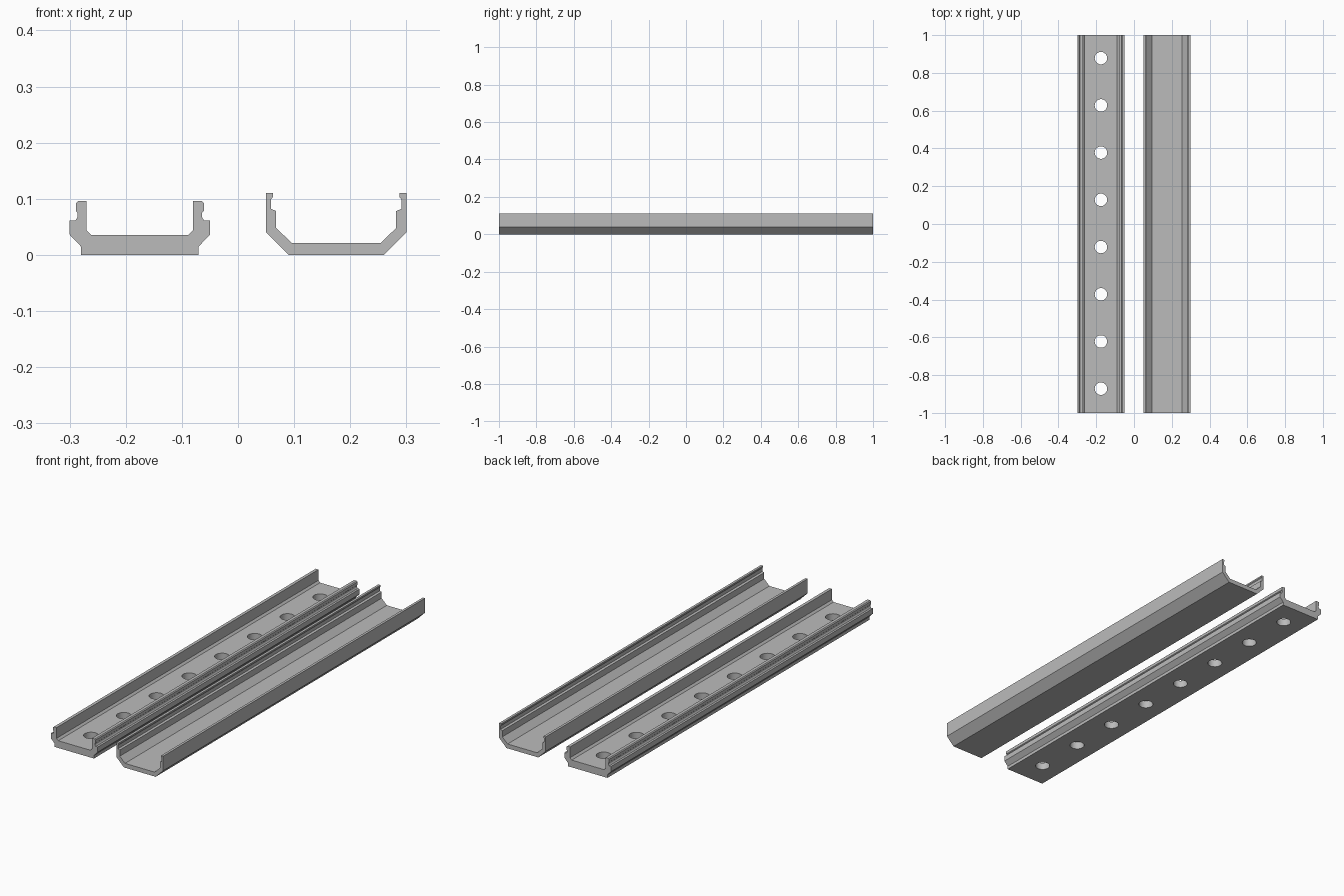
import bpy
import bmesh

if "Cube" in bpy.data.objects:
    bpy.data.objects.remove(bpy.data.objects["Cube"])

LENGTH = 2.0

grey = bpy.data.materials.new("plain grey")
grey.diffuse_color = (0.5, 0.5, 0.5, 1)
grey.use_nodes = True
grey.node_tree.nodes["Principled BSDF"].inputs["Base Color"].default_value = grey.diffuse_color


def channel(name, half, centre_x):
    """Mirror a half profile (outer bottom to inner floor) and extrude along y."""
    bm = bmesh.new()
    outline = half + [(-x, z) for x, z in reversed(half)]
    face = bm.faces.new([bm.verts.new((x + centre_x, -LENGTH / 2, z)) for x, z in outline])
    ext = bmesh.ops.extrude_face_region(bm, geom=[face])
    moved = [g for g in ext["geom"] if isinstance(g, bmesh.types.BMVert)]
    bmesh.ops.translate(bm, verts=moved, vec=(0, LENGTH, 0))
    bmesh.ops.recalc_face_normals(bm, faces=bm.faces)
    mesh = bpy.data.meshes.new(name)
    bm.to_mesh(mesh)
    bm.free()
    mesh.materials.append(grey)
    obj = bpy.data.objects.new(name, mesh)
    bpy.context.collection.objects.link(obj)
    return obj


# Mounting base: thick floor, stepped sides and notched clip walls
base = channel("mounting_base", [
    (0.105, 0), (0.105, 0.015), (0.125, 0.036), (0.125, 0.061),
    (0.115, 0.061), (0.111, 0.067), (0.111, 0.075), (0.114, 0.078),
    (0.114, 0.092), (0.110, 0.096), (0.095, 0.096), (0.095, 0.044),
    (0.086, 0.035)], -0.175)

# Cover: thin channel with chamfered corners and inner clip lips
channel("cover", [
    (0.085, 0), (0.125, 0.04), (0.125, 0.11), (0.113, 0.11),
    (0.113, 0.103), (0.116, 0.099), (0.116, 0.082), (0.107, 0.078),
    (0.107, 0.048), (0.079, 0.021)], 0.175)

# Row of screw holes through the base floor
bm = bmesh.new()
for i in range(8):
    ring = bmesh.ops.create_cone(bm, cap_ends=True, segments=32,
                                 radius1=0.033, radius2=0.033, depth=0.2)
    bmesh.ops.translate(bm, verts=ring["verts"], vec=(-0.175, -0.872 + 0.25 * i, 0.02))
mesh = bpy.data.meshes.new("hole_cutter")
bm.to_mesh(mesh)
bm.free()
mesh.materials.append(grey)
cutter = bpy.data.objects.new("hole_cutter", mesh)
bpy.context.collection.objects.link(cutter)
cutter.hide_render = True
cutter.display_type = 'WIRE'

cut = base.modifiers.new("screw_holes", 'BOOLEAN')
cut.operation = 'DIFFERENCE'
cut.solver = 'EXACT'
cut.object = cutter

# Keep profile edges crisp while the hole walls shade smoothly
bpy.context.view_layer.objects.active = base
base.select_set(True)
bpy.ops.object.modifier_apply(modifier=cut.name)
bpy.data.objects.remove(cutter)
bpy.ops.object.shade_smooth_by_angle(angle=0.35)
